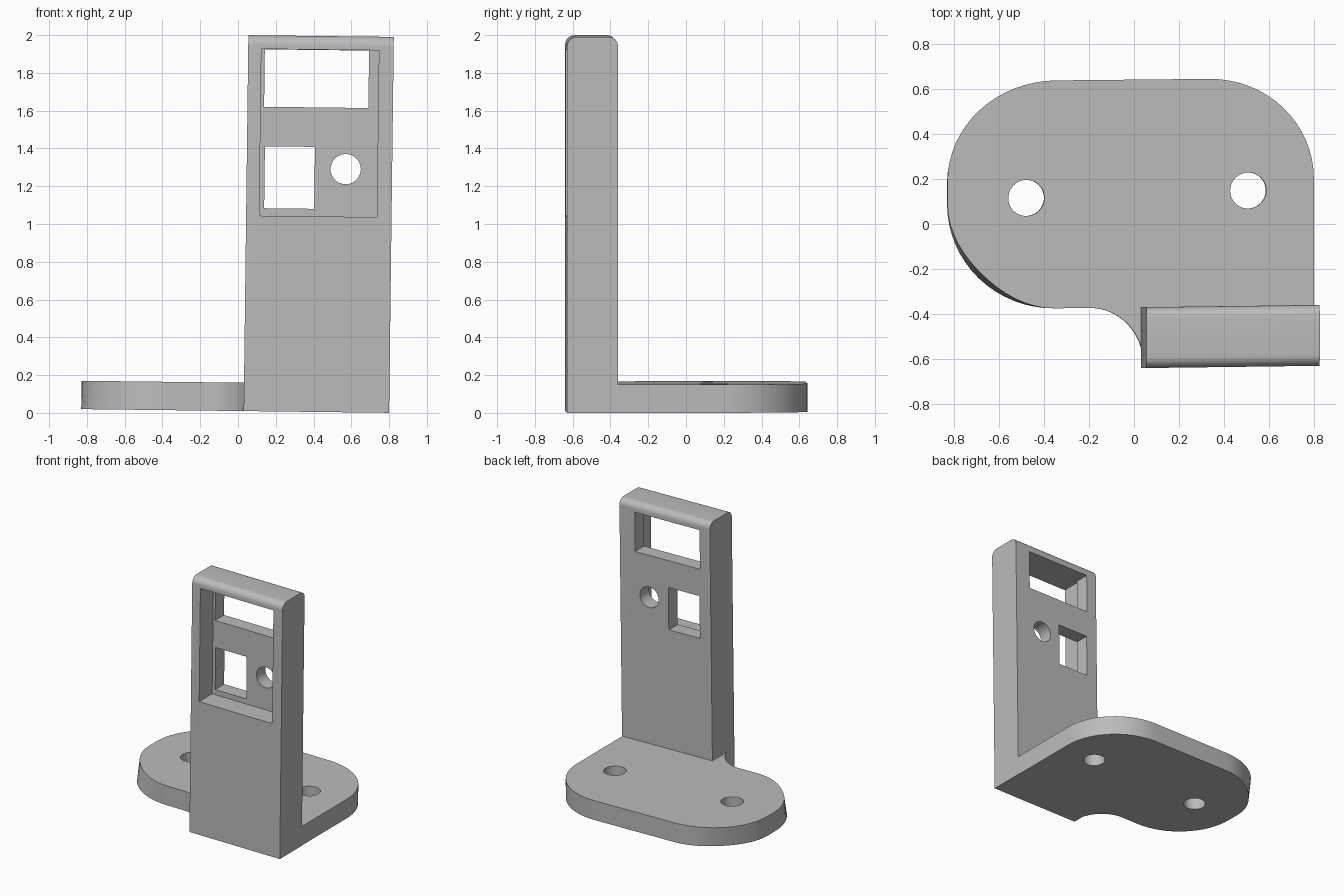
import bpy, bmesh, math
from mathutils import Vector

if "Cube" in bpy.data.objects:
    bpy.data.objects.remove(bpy.data.objects["Cube"])

grey = bpy.data.materials.new("light_grey")
grey.diffuse_color = (0.5, 0.5, 0.5, 1)
grey.use_nodes = True
grey.node_tree.nodes["Principled BSDF"].inputs["Base Color"].default_value = grey.diffuse_color


def loft(name, ring_a, ring_b):
    """Solid between two matching outlines."""
    bm = bmesh.new()
    a = [bm.verts.new(p) for p in ring_a]
    b = [bm.verts.new(p) for p in ring_b]
    bm.faces.new(a)
    bm.faces.new(b)
    for i in range(len(a)):
        j = (i + 1) % len(a)
        bm.faces.new((a[i], a[j], b[j], b[i]))
    bmesh.ops.recalc_face_normals(bm, faces=bm.faces)
    me = bpy.data.meshes.new(name)
    bm.to_mesh(me)
    bm.free()
    ob = bpy.data.objects.new(name, me)
    bpy.context.collection.objects.link(ob)
    me.materials.append(grey)
    return ob


def box(name, x0, x1, y0, y1, z0, z1):
    ring = [(x0, z0), (x1, z0), (x1, z1), (x0, z1)]
    return loft(name, [(x, y0, z) for x, z in ring], [(x, y1, z) for x, z in ring])


def arc(cx, cy, rx, ry, a0, a1, n=16, squash=0.0):
    """Elliptical arc; squash pulls its middle towards the centre."""
    pts = []
    for i in range(n + 1):
        t = i / n
        a = math.radians(a0 + (a1 - a0) * t)
        k = 1 - squash * math.sin(math.pi * t) ** 2
        pts.append((cx + rx * k * math.cos(a), cy + ry * k * math.sin(a)))
    return pts


def combine(target, other, operation):
    mod = target.modifiers.new("bool", 'BOOLEAN')
    mod.operation = operation
    mod.solver = 'EXACT'
    mod.object = other
    bpy.context.view_layer.objects.active = target
    bpy.ops.object.modifier_apply(modifier=mod.name)
    bpy.data.objects.remove(other, do_unlink=True)


# Foot plate: rounded outline, left end slightly twisted between bottom and top
def foot_outline(z, back_squash, front_squash):
    pts = [(0.797, -0.62)]
    pts += arc(0.33, 0.19, 0.467, 0.45, 0, 90)
    pts += arc(-0.35, 0.20, 0.48, 0.442, 90, 180, squash=back_squash)
    pts += arc(-0.35, 0.10, 0.48, 0.47, 180, 270, squash=front_squash)
    pts += arc(-0.20, -0.62, 0.24, 0.25, 90, 0)
    return [(x, y, z) for x, y in pts]


foot = loft("foot_plate", foot_outline(0, 0.04, 0.0), foot_outline(0.15, 0.0, 0.045))

# Upright: side profile with rounded top edges, extruded across
Y0, Y1, TOP, R = -0.64, -0.37, 1.99, 0.05
profile = [(Y0, 0), (Y1, 0)]
profile += arc(Y1 - R, TOP - R, R, R, 0, 90, 8)
profile += arc(Y0 + R, TOP - R, R, R, 90, 180, 8)
bracket = loft("bracket", [(0.03, y, z) for y, z in profile],
               [(0.80, y, z) for y, z in profile])
combine(bracket, foot, 'UNION')

# Front pocket and the two windows behind it
combine(bracket, box("pocket", 0.10, 0.722, -0.8, -0.48, 1.035, 1.918), 'DIFFERENCE')
combine(bracket, box("display_window", 0.118, 0.67, -0.6, -0.2, 1.612, 1.916), 'DIFFERENCE')
combine(bracket, box("square_window", 0.125, 0.39, -0.6, -0.2, 1.075, 1.403), 'DIFFERENCE')

# Round hole in the upright
ring = arc(0.554, 1.287, 0.08, 0.08, 0, 360, 40)[:-1]
combine(bracket, loft("round_hole", [(x, -0.6, z) for x, z in ring],
                      [(x, -0.2, z) for x, z in ring]), 'DIFFERENCE')

# Screw holes in the foot plate
for x, y in ((-0.48, 0.122), (0.505, 0.142)):
    ring = arc(x, y, 0.08, 0.08, 0, 360, 40)[:-1]
    combine(bracket, loft("screw_hole", [(px, py, -0.2) for px, py in ring],
                          [(px, py, 0.3) for px, py in ring]), 'DIFFERENCE')

# Whole bracket leans very slightly
for v in bracket.data.vertices:
    x, y, z = v.co
    v.co = Vector((x + 0.0125 * z, y + 0.013 * x, z - 0.012 * x + 0.01))

bpy.ops.object.select_all(action='DESELECT')
bracket.select_set(True)
bpy.context.view_layer.objects.active = bracket
bpy.ops.object.shade_smooth_by_angle(angle=math.radians(30))
